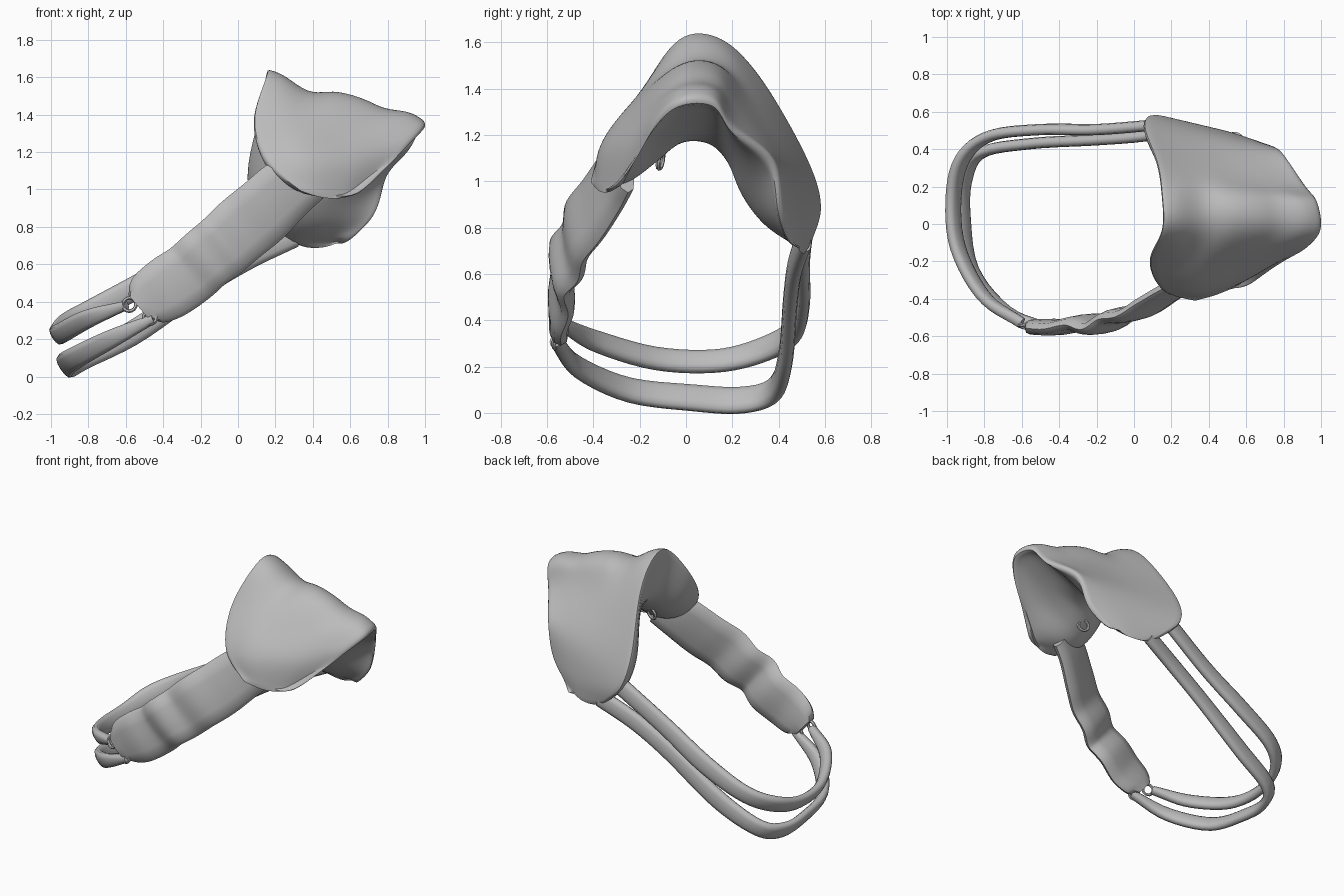
import bpy, bmesh, math
from mathutils import Vector

cube = bpy.data.objects.get("Cube")
if cube:
    bpy.data.objects.remove(cube, do_unlink=True)

grey = bpy.data.materials.new("plain_grey")
grey.use_nodes = True
grey.diffuse_color = (0.5, 0.5, 0.5, 1)
grey.node_tree.nodes["Principled BSDF"].inputs["Base Color"].default_value = (0.5, 0.5, 0.5, 1)


def spline(points, t):
    """Smooth position at t (0 to 1) along a run of control points."""
    pts = [Vector(p) for p in points]
    pts = [2 * pts[0] - pts[1]] + pts + [2 * pts[-1] - pts[-2]]
    spans = len(pts) - 3
    i = min(int(t * spans), spans - 1)
    f = t * spans - i
    a, b, c, d = pts[i:i + 4]
    return b + 0.5 * f * (c - a + f * (2 * a - 5 * b + 4 * c - d + f * (3 * (b - c) + d - a)))


def finish(name, bm, angle=50, smooth_levels=0):
    bmesh.ops.recalc_face_normals(bm, faces=bm.faces)
    mesh = bpy.data.meshes.new(name)
    bm.to_mesh(mesh)
    bm.free()
    obj = bpy.data.objects.new(name, mesh)
    bpy.context.collection.objects.link(obj)
    mesh.materials.append(grey)
    if smooth_levels:
        rounding = obj.modifiers.new("rounding", 'SUBSURF')
        rounding.levels = rounding.render_levels = smooth_levels
    bpy.ops.object.select_all(action='DESELECT')
    obj.select_set(True)
    bpy.context.view_layer.objects.active = obj
    bpy.ops.object.shade_smooth_by_angle(angle=math.radians(angle))


def bridge(bm, rows, closed):
    """Quads between successive rows of vertices."""
    for r, s in zip(rows, rows[1:]):
        n = len(r)
        for j in range(n if closed else n - 1):
            k = (j + 1) % n
            bm.faces.new((r[j], r[k], s[k], s[j]))


def strap(name, path, widths, thickness, lean_start, lean_end, steps):
    """Soft flat band swept along a path; its width turns from one lean to the other."""
    bm = bmesh.new()
    rows = []
    width_pts = [(w, 0, 0) for w in widths]
    for i in range(steps + 1):
        t = i / steps
        p = spline(path, t)
        tangent = (spline(path, min(t + 0.05, 1)) - spline(path, max(t - 0.05, 0))).normalized()
        axis = Vector(lean_start).lerp(Vector(lean_end), t)
        across = (axis - tangent * axis.dot(tangent)).normalized()
        normal = tangent.cross(across)
        half = spline(width_pts, t).x / 2
        ring = []
        for k in range(12):
            a = math.tau * k / 12
            c, s = math.cos(a), math.sin(a)
            flat = math.copysign(abs(s) ** 0.6, s) * thickness / 2
            ring.append(bm.verts.new(p + across * c * half + normal * flat))
        rows.append(ring)
    bridge(bm, rows, True)
    bm.faces.new(rows[0])
    bm.faces.new(rows[-1])
    finish(name, bm)


# Shoulder shell: columns from the front flap over the broad ridge to the back flap,
# each running from the neck edge to the outer edge
ridge = [(.15, 1.62), (.24, 1.59), (.38, 1.505), (.52, 1.505), (.66, 1.47),
         (.78, 1.42), (.91, 1.4), (1, 1.355)]
columns = [
    [(.34, -.42, .99), (.45, -.38, .945), (.55, -.33, .94), (.64, -.27, .98)],
    [(.15, -.36, 1.15), (.36, -.37, 1.15), (.6, -.29, 1.15), (.8, -.19, 1.15)],
    [(.08, -.2, 1.38), (.35, -.23, 1.34), (.6, -.2, 1.3), (.92, -.13, 1.27)],
    [(x, -.03, z) for x, z in ridge],
    [(x * .98, .16 - .04 * x, z) for x, z in ridge],
    [(.12, .33, 1.45), (.4, .28, 1.36), (.68, .23, 1.31), (.92, .2, 1.24)],
    [(.05, .52, 1.12), (.35, .47, 1.08), (.6, .42, 1.08), (.8, .38, 1.1)],
    [(.09, .59, .9), (.35, .53, .86), (.55, .48, .85), (.73, .42, .88)],
    [(.27, .54, .73), (.36, .52, .68), (.46, .5, .68), (.56, .47, .72)],
]
# Underside arch that the padded lining sags to, column by column
lining = [(0, -.35, .97), (0, -.24, 1), (0, -.13, 1.08), (0, -.02, 1.165), (0, .1, 1.16),
          (0, .18, 1.08), (0, .24, .94), (0, .34, .81), (0, .49, .71)]
NU, NV = 32, 18
bm = bmesh.new()
outer, inner = [], []
for i in range(NU + 1):
    u = i / NU
    top, under = [], []
    for j in range(NV + 1):
        v = j / NV
        p = spline([spline(c, v) for c in columns], u)
        sag = spline(lining, u)
        sag.x = p.x
        thin = p + (sag - p).normalized() * 0.035
        top.append(bm.verts.new(p))
        under.append(bm.verts.new(thin.lerp(sag, math.sin(math.pi * v ** 0.7))))
    outer.append(top)
    inner.append(under)
bridge(bm, outer, False)
bridge(bm, inner, False)


def border(grid):
    return (grid[0] + [r[-1] for r in grid[1:-1]] + grid[-1][::-1]
            + [r[0] for r in grid[-2:0:-1]])


bridge(bm, [border(outer), border(inner)], True)
finish("shoulder_shell", bm, 80, 1)

# Broad padded front band with shallow scalloped segments, tucked under the front flap
strap("front_band",
      [(.38, -.27, 1.08), (.26, -.32, 1), (.13, -.4, .88), (.02, -.47, .79), (-.08, -.49, .7),
       (-.17, -.545, .63), (-.26, -.525, .55), (-.38, -.55, .47), (-.48, -.55, .41), (-.53, -.55, .37)],
      [.3, .34, .36, .36, .35, .34, .34, .34, .29, .17], 0.085,
      (.67, .2, -.74), (.67, .04, -.74), 54)

# Two narrow straps passing round to the back flap
strap("upper_strap",
      [(-.6, -.53, .38), (-.8, -.39, .31), (-.94, -.13, .235), (-.965, .14, .225), (-.915, .35, .28),
       (-.77, .47, .36), (-.5, .505, .5), (-.2, .505, .68), (.12, .53, .88)],
      [.05, .1, .11, .11, .12, .12, .13, .12, .12], 0.06, (.55, 0, -.84), (.55, .12, -.82), 44)
strap("lower_strap",
      [(-.45, -.56, .31), (-.68, -.47, .2), (-.87, -.25, .1), (-.92, .03, .065), (-.91, .24, .055),
       (-.82, .38, .1), (-.55, .43, .24), (-.2, .45, .48), (.05, .47, .63), (.3, .51, .75)],
      [.05, .1, .12, .13, .13, .12, .13, .12, .12, .12], 0.06, (.55, 0, -.84), (.55, .12, -.82), 44)

# Small links joining the narrow straps to the front band, and a ring under the lining
for name, spot in (("upper_link", (-.58, -.55, .385)), ("lower_link", (-.47, -.56, .315)),
                   ("lining_ring", (.34, -.11, 1.09))):
    bpy.ops.mesh.primitive_torus_add(major_radius=0.036, minor_radius=0.01, major_segments=16,
                                     minor_segments=6, location=spot,
                                     rotation=(math.radians(80), 0, math.radians(-15)))
    link = bpy.context.object
    link.name = name
    link.data.materials.append(grey)
    bpy.ops.object.shade_smooth_by_angle()
